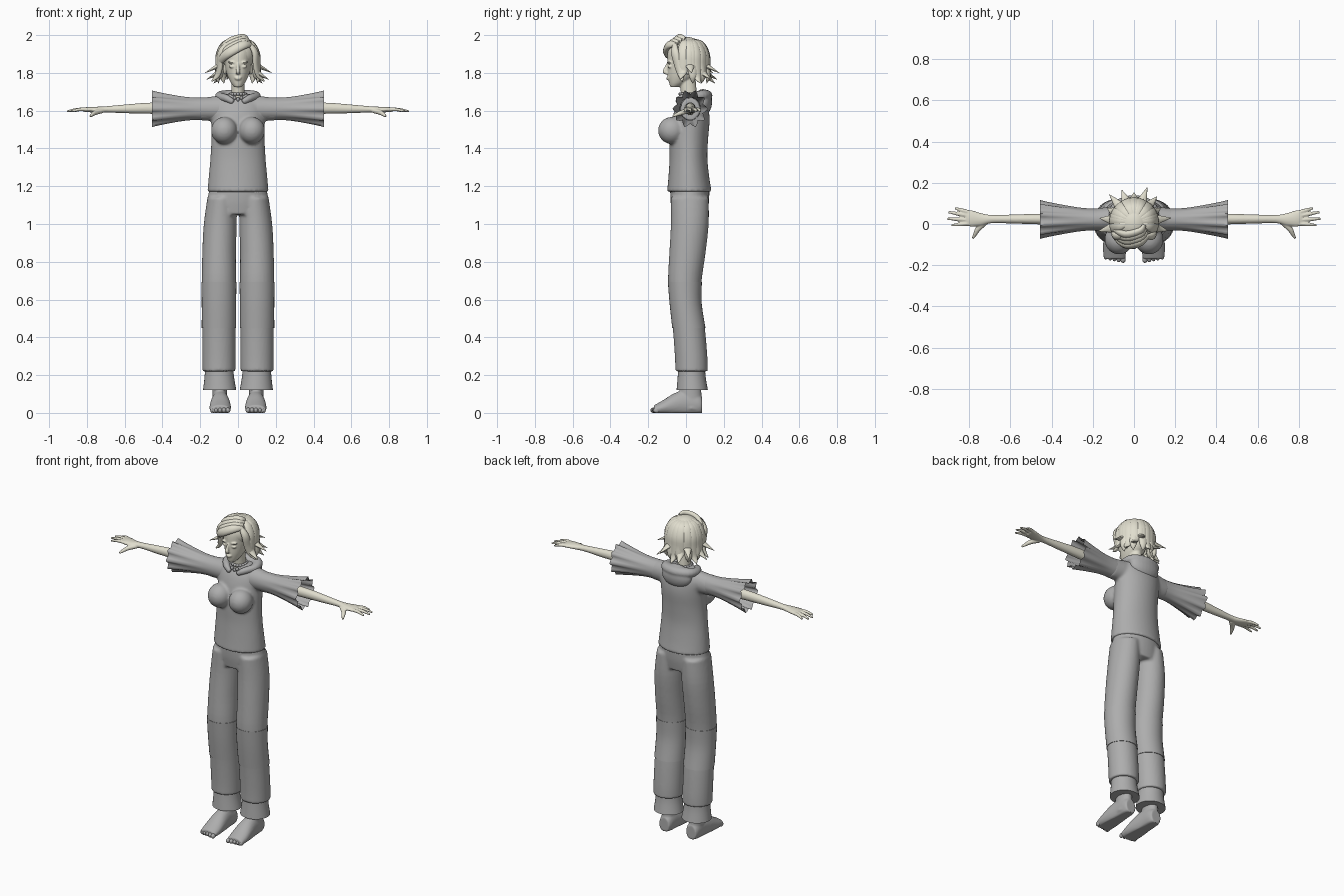
import bpy, bmesh, math
from mathutils import Vector, Matrix

cube = bpy.data.objects.get("Cube")
if cube:
    bpy.data.objects.remove(cube)


def material(name, rgb):
    m = bpy.data.materials.new(name)
    m.use_nodes = True
    m.diffuse_color = (*rgb, 1)
    m.node_tree.nodes["Principled BSDF"].inputs["Base Color"].default_value = (*rgb, 1)
    return m


CLOTH = material("grey cloth", (0.42, 0.42, 0.42))
PALE = material("pale ivory", (0.75, 0.73, 0.62))


def spline(rows, steps):
    """Smooth rows of numbers with a Catmull-Rom curve."""
    out = []
    for i in range(len(rows) - 1):
        quad = [rows[min(max(k, 0), len(rows) - 1)] for k in range(i - 1, i + 3)]
        for s in range(steps):
            t = s / steps
            out.append([0.5 * (2 * b + (c - a) * t + (2 * a - 5 * b + 4 * c - d) * t * t
                               + (3 * b - a - 3 * c + d) * t ** 3) for a, b, c, d in zip(*quad)])
    return out + [list(rows[-1])]


def sweep(bm, rows, axis=None, up=(0, 0, 1), n=24, steps=4, cap=True, ruffle=0, floor=False):
    """Loft ellipses; each row is x, y, z, half width, half depth."""
    rows = spline(rows, steps)
    centres = [Vector(r[:3]) for r in rows]
    rings = []
    for i, (p, r) in enumerate(zip(centres, rows)):
        if axis == "z":
            u, v = Vector((1, 0, 0)), Vector((0, 1, 0))
        elif axis == "x":
            u, v = Vector((0, 1, 0)), Vector((0, 0, 1))
        elif axis == "y":
            u, v = Vector((1, 0, 0)), Vector((0, 0, 1))
        else:
            t = (centres[min(i + 1, len(rows) - 1)] - centres[max(i - 1, 0)]).normalized()
            u = Vector(up).cross(t).normalized()
            v = t.cross(u)
        ring = []
        for k in range(n):
            a = math.tau * k / n
            f = 1 + ruffle * (i / len(rows)) ** 3 * math.cos(10 * a)
            co = p + f * (u * math.cos(a) * max(r[3], 0.001) + v * math.sin(a) * max(r[4], 0.001))
            if floor:
                co.z = max(co.z, 0)
            ring.append(bm.verts.new(co))
        rings.append(ring)
    for a, b in zip(rings, rings[1:]):
        for k in range(n):
            bm.faces.new((a[k], a[(k + 1) % n], b[(k + 1) % n], b[k]))
    if cap:
        bm.faces.new(rings[0])
        bm.faces.new(rings[-1])


def ball(bm, loc, size):
    bmesh.ops.create_uvsphere(bm, u_segments=24, v_segments=14, radius=1,
                              matrix=Matrix.Translation(loc) @ Matrix.Diagonal((*size, 1)))


def finish(name, bm, mat, mirror=False, voxel=0, smooth=3, angle=50):
    bmesh.ops.recalc_face_normals(bm, faces=bm.faces)
    me = bpy.data.meshes.new(name)
    bm.to_mesh(me)
    bm.free()
    me.materials.append(mat)
    me.shade_smooth()
    me.set_sharp_from_angle(angle=math.radians(angle))
    ob = bpy.data.objects.new(name, me)
    bpy.context.collection.objects.link(ob)
    if voxel:
        rm = ob.modifiers.new("blend", "REMESH")
        rm.mode, rm.voxel_size, rm.use_smooth_shade = "VOXEL", voxel, True
        sm = ob.modifiers.new("soften", "SMOOTH")
        sm.factor, sm.iterations = 0.5, smooth
    if mirror:
        mi = ob.modifiers.new("mirror", "MIRROR")
        mi.use_mirror_merge = False
    return ob


# Shirt body with bust and shoulders
bm = bmesh.new()
sweep(bm, [(0, y, z, a, b) for z, y, a, b in (
    (1.17, .018, .162, .118), (1.25, .015, .155, .108), (1.35, .013, .146, .1), (1.45, .015, .141, .102),
    (1.55, .025, .142, .1), (1.62, .032, .143, .085), (1.665, .035, .12, .062), (1.69, .03, .06, .05))],
    axis="z", n=40)
for s in (1, -1):
    ball(bm, (s * .073, -.075, 1.495), (.07, .073, .072))
    sweep(bm, [(s * .06, .03, 1.615, .06, .07), (s * .2, .022, 1.607, .052, .06)], axis="x")
finish("shirt_body", bm, CLOTH, voxel=.008, smooth=5)

# Flared sleeves with pleated, open ends
bm = bmesh.new()
sweep(bm, [(x, .022, 1.61, a, b) for x, a, b in (
    (.1, .055, .064), (.17, .053, .06), (.25, .055, .061), (.35, .068, .074), (.455, .083, .09))],
    axis="x", n=40, cap=False, ruffle=.16)
finish("sleeve", bm, CLOTH, mirror=True, angle=80)

# Hood folded over the back, with a collar round the neck
bm = bmesh.new()
ball(bm, (0, .09, 1.645), (.1, .048, .07))
side = [(.025, -.045, 1.645, .012, .014), (.06, -.025, 1.665, .02, .02), (.095, .03, 1.675, .025, .022),
        (.075, .085, 1.68, .032, .028), (0, .105, 1.68, .035, .03)]
sweep(bm, side + [(-r[0], *r[1:]) for r in side[-2::-1]])
finish("hood", bm, CLOTH, voxel=.006, smooth=4)

# Trousers: hips blended into two legs
bm = bmesh.new()
sweep(bm, [(0, .02, 1.19, .15, .104), (0, .02, 1.12, .163, .102), (0, .02, 1.05, .165, .092)], axis="z", n=40)
for s in (1, -1):
    sweep(bm, [(s * x, y, z, a, b) for z, x, y, a, b in (
        (1.14, .085, .02, .077, .1), (1, .094, .02, .087, .1), (.85, .1, .008, .089, .096), (.7, .101, -.006, .09, .089),
        (.58, .101, -.002, .089, .083), (.45, .101, .015, .088, .085), (.3, .101, .027, .088, .086),
        (.22, .101, .03, .087, .086))], axis="z", n=32)
finish("trousers", bm, CLOTH, voxel=.008)

# Knee panels and cuffs standing just off the trouser legs
bm = bmesh.new()
sweep(bm, [(.101, -.006, .692, .093, .09), (.101, -.002, .58, .091, .085), (.101, .015, .45, .091, .088)],
      axis="z", n=32)
finish("knee_panel", bm, CLOTH, mirror=True)
bm = bmesh.new()
sweep(bm, [(.1, .03, .25, .074, .07), (.099, .03, .19, .078, .074), (.097, .033, .12, .088, .083)], axis="z", n=32)
finish("trouser_cuff", bm, CLOTH, mirror=True)

# Feet
bm = bmesh.new()
sweep(bm, [(.094, y, z, a, b) for y, z, a, b in (
    (.085, .04, .034, .045), (.06, .045, .042, .06), (0, .05, .046, .07), (-.06, .043, .053, .062),
    (-.12, .028, .057, .04), (-.17, .016, .052, .024))], axis="y", floor=True)
sweep(bm, [(.097, .028, .02, .042, .056), (.097, .024, .1, .038, .058), (.097, .026, .2, .04, .05)], axis="z")
finish("foot", bm, CLOTH, mirror=True, voxel=.006)
bm = bmesh.new()
for i in range(5):
    ball(bm, (.053 + .021 * i, -.172 + .004 * i, .014), (.0125 - .0006 * i, .017, .014))
finish("toes", bm, CLOTH, mirror=True)

# Forearm, palm and fingers
bm = bmesh.new()
sweep(bm, [(x, y, z, a, b) for x, y, z, a, b in (
    (.2, .022, 1.61, .03, .034), (.45, .024, 1.613, .026, .03), (.58, .024, 1.61, .022, .024),
    (.69, .024, 1.607, .02, .017), (.74, .022, 1.605, .03, .016), (.79, .027, 1.606, .04, .014),
    (.815, .03, 1.605, .036, .011))], axis="x")
for root, tip in (((.8, .056), (.868, .077)), ((.805, .04), (.9, .058)),
                  ((.805, .02), (.905, .026)), ((.8, .002), (.885, -.006))):
    sweep(bm, [(*root, 1.606, .011, .01), ((root[0] + tip[0]) / 2, (root[1] + tip[1]) / 2, 1.606, .0095, .009),
               (*tip, 1.596, .006, .005)], n=12)
sweep(bm, [(.72, .012, 1.6, .016, .014), (.755, -.022, 1.59, .014, .013), (.77, -.048, 1.58, .01, .01),
           (.782, -.07, 1.57, .006, .006)], n=12)
finish("arm_and_hand", bm, PALE, mirror=True, voxel=.004, smooth=2)

# Head, face and neck
bm = bmesh.new()
sweep(bm, [(0, y, z, a, b) for z, y, a, b in (
    (1.724, -.062, .018, .02), (1.745, -.045, .036, .044), (1.78, -.022, .054, .074), (1.82, -.008, .066, .09),
    (1.86, -.002, .073, .097), (1.91, .0, .078, .097), (1.95, 0, .064, .08), (1.975, 0, .03, .04))], axis="z", n=32)
sweep(bm, [(0, .018, 1.6, .048, .046), (0, .016, 1.68, .036, .042), (0, .005, 1.78, .036, .045)], axis="z")
sweep(bm, [(0, -.094, 1.85, .006, .008), (0, -.106, 1.825, .008, .01), (0, -.112, 1.805, .013, .011),
           (0, -.094, 1.796, .01, .006)], up=(0, -1, 0), n=12)
for z, w in ((1.775, .02), (1.767, .016)):
    ball(bm, (0, -.094, z), (w, .01, .005))
for s in (1, -1):
    ball(bm, (s * .031, -.086, 1.833), (.017, .011, .008))
    ball(bm, (s * .031, -.088, 1.856), (.024, .012, .006))
    ball(bm, (s * .069, .012, 1.82), (.01, .018, .03))
finish("head", bm, PALE, voxel=.0045, smooth=2)

# Beaded neckband
bm = bmesh.new()
for i in range(16):
    a = math.tau * i / 16
    ball(bm, (.039 * math.cos(a), .015 + .045 * math.sin(a), 1.688), (.01, .01, .009))
for x, z in ((-.018, 1.668), (.018, 1.668), (0, 1.66)):
    ball(bm, (x, -.034, z), (.009, .01, .011))
finish("neckband", bm, CLOTH)

# Hair: crown, then overlapping flicked locks round the sides and back
bm = bmesh.new()
ball(bm, (0, .005, 1.9), (.093, .098, .09))
finish("hair_crown", bm, PALE)


def lock(bm, ang, drop, reach, width):
    d = Vector((math.cos(ang), math.sin(ang), 0))
    path = ((.025, 1.978, .3), (.075, 1.955, .8), (.102, 1.9, 1), (.105, 1.84, 1.05),
            (.112, drop + .035, .8), (reach, drop, .05))
    rows = [(d.x * r, .008 + d.y * r, z, width * w, .016 * min(w, 1)) for r, z, w in path]
    sweep(bm, rows, up=d, n=12)


bm = bmesh.new()
for i in range(11):
    drop, reach = ((1.765, .168), (1.8, .18), (1.745, .145))[i % 3]
    lock(bm, math.radians(-14 + 20.8 * i), drop, reach, .03)
for i in range(6):
    lock(bm, math.radians(15 + 30 * i), 1.745, .105, .026)
finish("hair_locks", bm, PALE)

# Fringe swept diagonally across the forehead
bm = bmesh.new()
for k in range(4):
    f = k / 3
    sweep(bm, [(.07 - .02 * f, -.055 + .05 * f, 1.95 + .03 * f, .012, .008),
               (.03, -.09 + .055 * f, 1.948 + .036 * f, .024, .016),
               (-.035, -.102 + .05 * f, 1.915 + .05 * f, .026, .018),
               (-.08, -.072 + .04 * f, 1.88 + .045 * f, .022, .015),
               (-.103, -.03 + .03 * f, 1.83 + .04 * f, .004, .004)], up=(0, -1, .4), n=14)
for s in (1, -1):
    sweep(bm, [(s * .06, -.06, 1.955, .012, .008), (s * .09, -.058, 1.91, .022, .015),
               (s * .096, -.04, 1.84, .024, .014), (s * .108, -.025, 1.79, .02, .012),
               (s * .14, -.02, 1.755, .003, .003)], up=(s, -.5, 0), n=14)
finish("hair_fringe", bm, PALE)
